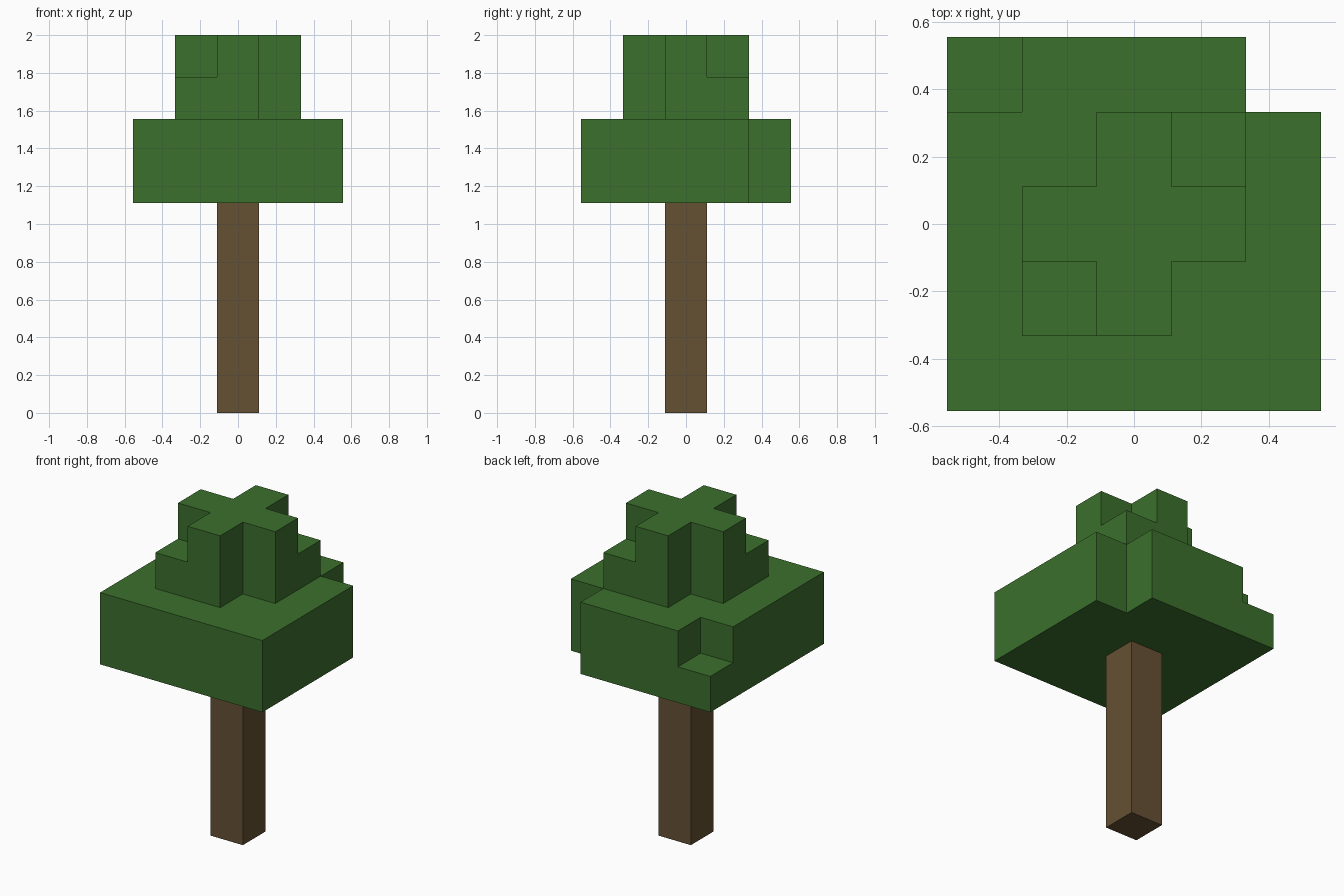
import bpy
import bmesh
from mathutils import Vector

UNIT = 2 / 9  # edge of one block

if "Cube" in bpy.data.objects:
    bpy.data.objects.remove(bpy.data.objects["Cube"], do_unlink=True)


def make_material(name, colour):
    mat = bpy.data.materials.new(name)
    mat.use_nodes = True
    mat.diffuse_color = colour
    mat.node_tree.nodes["Principled BSDF"].inputs["Base Color"].default_value = colour
    return mat


def build_blocks(name, cells, material):
    """Make one clean outer shell around a set of unit blocks (x, y, level)."""
    bm = bmesh.new()
    for cell in cells:
        for axis in range(3):
            for sign in (-1, 1):
                step = [0, 0, 0]
                step[axis] = sign
                if tuple(c + s for c, s in zip(cell, step)) in cells:
                    continue
                normal = Vector(step)
                side = Vector([float(i == (axis + 1) % 3) for i in range(3)])
                up = normal.cross(side)
                middle = Vector(cell) + Vector((0, 0, 0.5)) + normal / 2
                corners = [middle + (side * a + up * b) / 2
                           for a, b in ((-1, -1), (1, -1), (1, 1), (-1, 1))]
                bm.faces.new([bm.verts.new(c * UNIT) for c in corners])
    bmesh.ops.remove_doubles(bm, verts=bm.verts, dist=0.001)
    bmesh.ops.dissolve_limit(bm, angle_limit=0.01, verts=bm.verts, edges=bm.edges)
    mesh = bpy.data.meshes.new(name)
    bm.to_mesh(mesh)
    bm.free()
    mesh.materials.append(material)
    obj = bpy.data.objects.new(name, mesh)
    bpy.context.collection.objects.link(obj)
    return obj


def square_layer(reach, level, missing=()):
    """Square layer of blocks with some corners left out."""
    span = range(-reach, reach + 1)
    return {(x, y, level) for x in span for y in span if (x, y) not in missing}


bark = make_material("bark brown", (0.130, 0.082, 0.033, 1))
leaves = make_material("leaf green", (0.045, 0.162, 0.026, 1))

# Trunk: a single column of blocks
build_blocks("trunk", {(0, 0, level) for level in range(5)}, bark)

# Crown: two wide layers, a narrow layer and a cross on top
crown = square_layer(2, 5, [(2, 2)])
crown |= square_layer(2, 6, [(2, 2), (-2, 2)])
crown |= square_layer(1, 7, [(-1, 1), (1, -1)])
crown |= square_layer(1, 8, [(-1, 1), (1, -1), (1, 1), (-1, -1)])
build_blocks("crown", crown, leaves)
